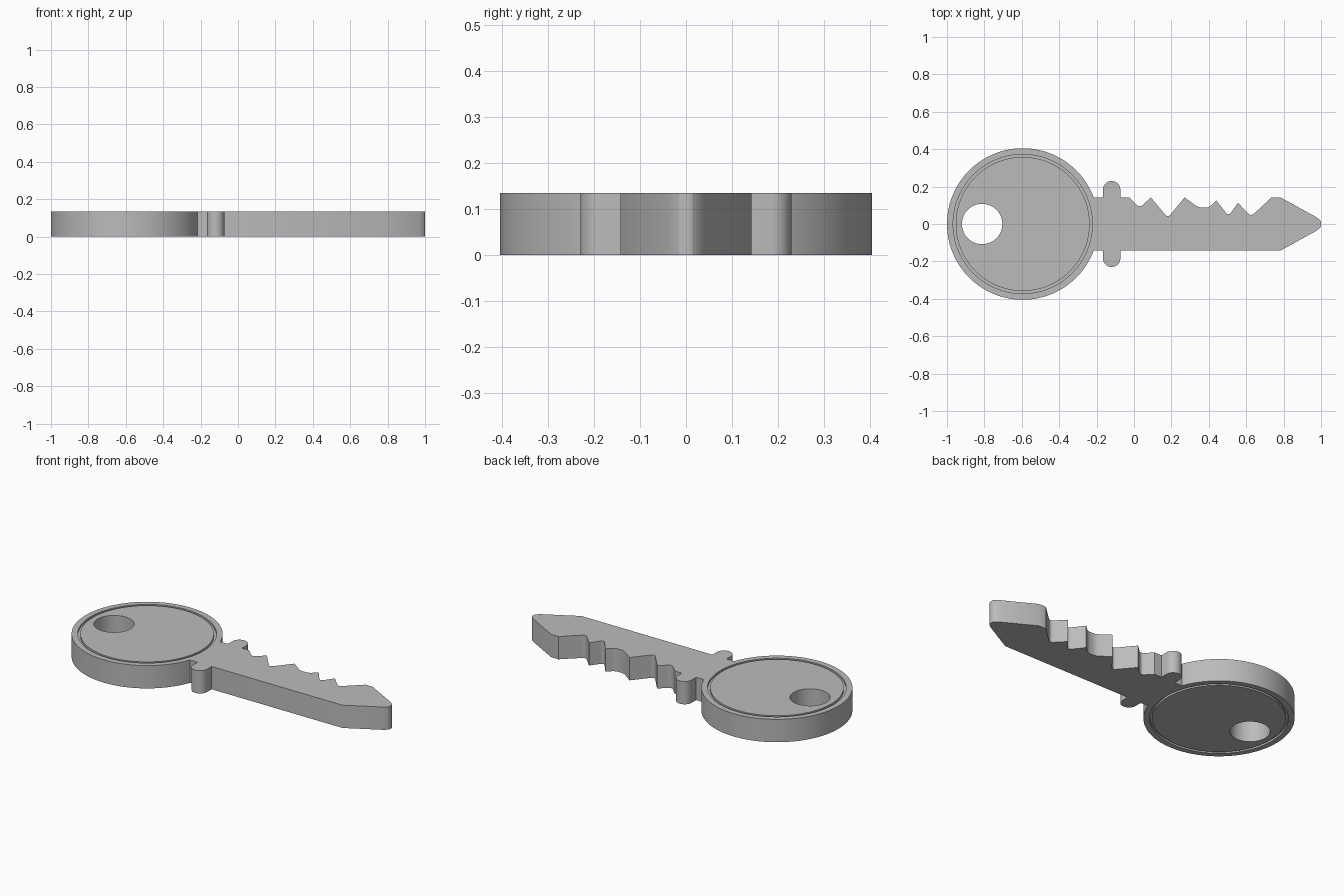
import bpy
import bmesh
import math
from mathutils import Vector

if "Cube" in bpy.data.objects:
    bpy.data.objects.remove(bpy.data.objects["Cube"], do_unlink=True)

THICKNESS = 0.135
HEAD_CENTRE = Vector((-0.595, 0.0))
HEAD_RADIUS = 0.405
SHANK = 0.142          # half width of the shank
COLLAR_REACH = 0.23    # half length of the collar
COLLAR_X = (-0.166, -0.073)

metal = bpy.data.materials.new("grey metal")
metal.use_nodes = True
metal.diffuse_color = (0.5, 0.5, 0.5, 1)
metal.node_tree.nodes["Principled BSDF"].inputs["Base Color"].default_value = (0.5, 0.5, 0.5, 1)


def rounded(corners, steps=6):
    """Turn (x, y, cut) corners into points, softening each by its cut length."""
    points = []
    for i, (x, y, cut) in enumerate(corners):
        here = Vector((x, y))
        if not cut:
            points.append(here)
            continue
        before = Vector(corners[i - 1][:2])
        after = Vector(corners[(i + 1) % len(corners)][:2])
        start = here + (before - here).normalized() * cut
        end = here + (after - here).normalized() * cut
        for k in range(steps + 1):
            t = k / steps
            points.append(start * (1 - t) ** 2 + here * 2 * t * (1 - t) + end * t * t)
    return points


def arc(centre, radius, start, end, steps):
    angles = [start + (end - start) * k / steps for k in range(steps + 1)]
    return [centre + Vector((math.cos(a), math.sin(a))) * radius for a in angles]


def finish(name, bm):
    bmesh.ops.recalc_face_normals(bm, faces=bm.faces)
    mesh = bpy.data.meshes.new(name)
    bm.to_mesh(mesh)
    bm.free()
    mesh.materials.append(metal)
    obj = bpy.data.objects.new(name, mesh)
    bpy.context.collection.objects.link(obj)
    return obj


def plate(name, points, bottom, top):
    bm = bmesh.new()
    face = bm.faces.new([bm.verts.new((p.x, p.y, bottom)) for p in points])
    solid = bmesh.ops.extrude_face_region(bm, geom=[face])
    moved = [v for v in solid["geom"] if isinstance(v, bmesh.types.BMVert)]
    bmesh.ops.translate(bm, verts=moved, vec=(0, 0, top - bottom))
    return finish(name, bm)


def ring(name, inner, outer, bottom, top, segments=96):
    """Square-section ring around the head centre."""
    bm = bmesh.new()
    section = [(inner, bottom), (outer, bottom), (outer, top), (inner, top)]
    loops = []
    for k in range(segments):
        a = math.tau * k / segments
        loops.append([bm.verts.new((HEAD_CENTRE.x + r * math.cos(a),
                                    HEAD_CENTRE.y + r * math.sin(a), z)) for r, z in section])
    for k in range(segments):
        a, b = loops[k], loops[(k + 1) % segments]
        for j in range(4):
            n = (j + 1) % 4
            bm.faces.new((a[j], a[n], b[n], b[j]))
    return finish(name, bm)


def cut(target, cutter):
    mod = target.modifiers.new("cut", "BOOLEAN")
    mod.operation = "DIFFERENCE"
    mod.solver = "EXACT"
    mod.object = cutter
    bpy.context.view_layer.objects.active = target
    bpy.ops.object.modifier_apply(modifier=mod.name)
    bpy.data.objects.remove(cutter, do_unlink=True)


# Round head, traced from the upper shoulder round to the lower one
shoulder = math.asin(SHANK / HEAD_RADIUS)
outline = arc(HEAD_CENTRE, HEAD_RADIUS, shoulder, math.tau - shoulder, 96)

# Lower half of the collar
left, right = COLLAR_X
radius = (right - left) / 2
middle = (left + right) / 2
collar_y = COLLAR_REACH - radius
lower_collar = arc(Vector((middle, -collar_y)), radius, math.pi, math.tau, 16)
outline += [Vector((left, -SHANK))] + lower_collar + [Vector((right, -SHANK))]

# Pointed tip and the toothed edge, back towards the collar
outline += rounded([
    (0.783, -SHANK, 0),
    (0.985, -0.031, 0.02), (1.0, -0.013, 0.01),
    (1.0, 0.013, 0.01), (0.985, 0.031, 0.02),
    (0.783, SHANK, 0), (0.735, SHANK, 0),
    (0.626, 0.04, 0.025), (0.556, 0.113, 0),
    (0.505, 0.042, 0.025), (0.44, 0.126, 0),
    (0.4, 0.088, 0.02), (0.345, 0.088, 0.02), (0.27, SHANK, 0),
    (0.181, 0.033, 0.025), (0.09, SHANK, 0),
    (0.03, 0.086, 0.025), (-0.026, SHANK, 0),
])

# Upper half of the collar
upper_collar = arc(Vector((middle, collar_y)), radius, 0, math.pi, 16)
outline += [Vector((right, SHANK))] + upper_collar + [Vector((left, SHANK))]

key = plate("key_body", outline, 0, THICKNESS)

# Hole for the key ring
hole = arc(Vector((-0.812, 0)), 0.108, 0, math.tau, 48)[:-1]
cut(key, plate("hole_cutter", hole, -0.1, THICKNESS + 0.1))

# Fine groove around both faces of the head
DEPTH = 0.012
for low, high in ((THICKNESS - DEPTH, THICKNESS + 0.05), (-0.05, DEPTH)):
    cut(key, ring("groove_cutter", 0.358, 0.372, low, high))

bpy.ops.object.select_all(action="DESELECT")
key.select_set(True)
bpy.context.view_layer.objects.active = key
bpy.ops.object.shade_smooth_by_angle(angle=math.radians(30))
